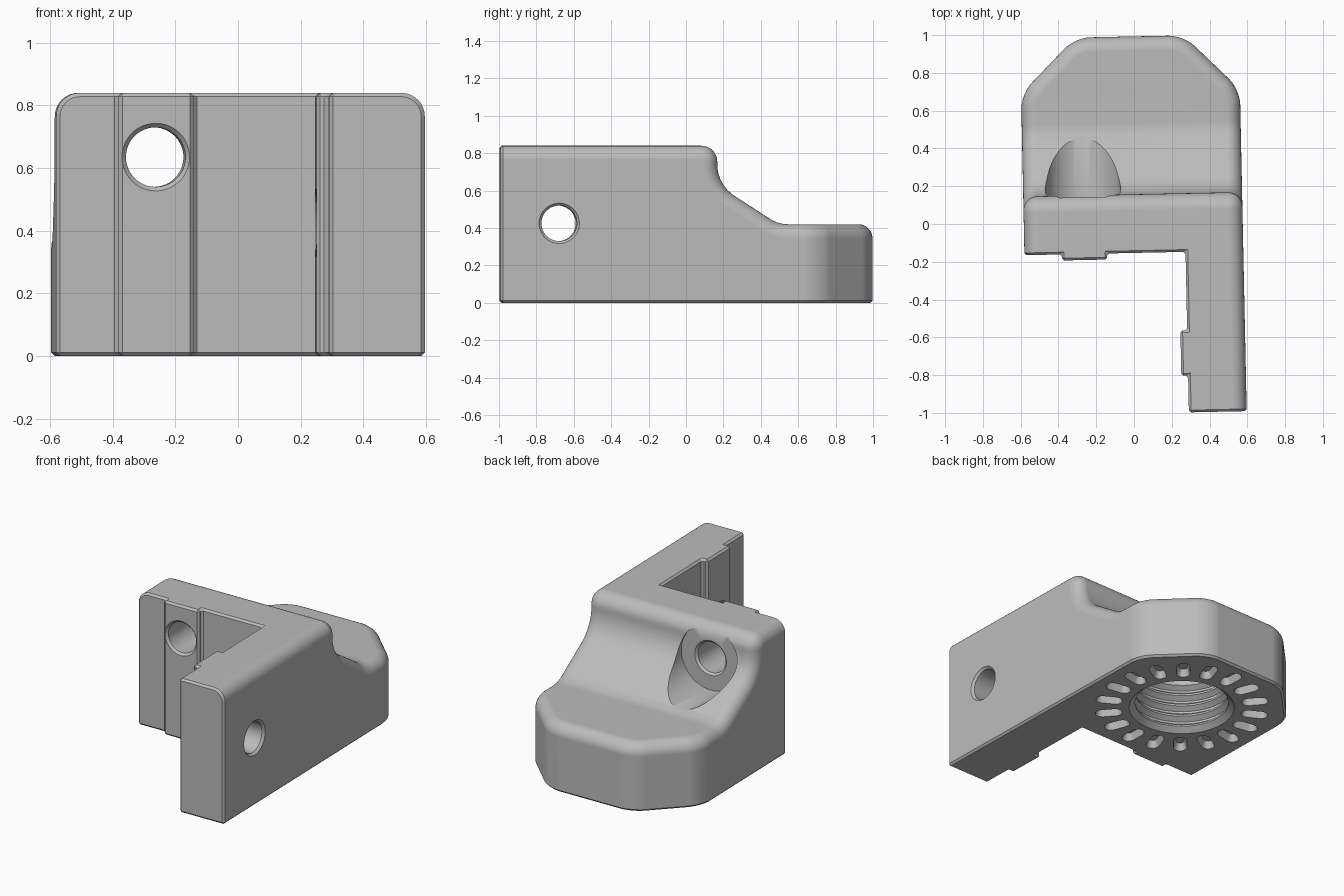
import bpy, bmesh
from math import sin, cos, pi, radians
from mathutils import Matrix, Vector

if "Cube" in bpy.data.objects:
    bpy.data.objects.remove(bpy.data.objects["Cube"])

grey = bpy.data.materials.new("matte grey")
grey.use_nodes = True
GREY = (0.5, 0.5, 0.5, 1)
grey.diffuse_color = GREY
grey.node_tree.nodes["Principled BSDF"].inputs["Base Color"].default_value = GREY

LEFT, RIGHT, TOP, BASE = -0.587, 0.572, 0.84, 0.42


def make_object(name, bm):
    bmesh.ops.recalc_face_normals(bm, faces=bm.faces)
    mesh = bpy.data.meshes.new(name)
    bm.to_mesh(mesh)
    bm.free()
    mesh.materials.append(grey)
    obj = bpy.data.objects.new(name, mesh)
    bpy.context.collection.objects.link(obj)
    return obj


def prism(points, move):
    """Closed outline pushed along a vector."""
    bm = bmesh.new()
    face = bm.faces.new([bm.verts.new(p) for p in points])
    made = bmesh.ops.extrude_face_region(bm, geom=[face])["geom"]
    bmesh.ops.translate(bm, vec=move, verts=[v for v in made if isinstance(v, bmesh.types.BMVert)])
    bmesh.ops.recalc_face_normals(bm, faces=bm.faces)
    return bm


def loft(bm, rings):
    """Skin a stack of equal vertex rings and cap both ends."""
    rings = [[bm.verts.new(p) for p in ring] for ring in rings]
    n = len(rings[0])
    for a, b in zip(rings, rings[1:]):
        for i in range(n):
            j = (i + 1) % n
            bm.faces.new((a[i], a[j], b[j], b[i]))
    bm.faces.new(rings[0])
    bm.faces.new(rings[-1])


def lathe(name, profile, matrix, n=48):
    bm = bmesh.new()
    loft(bm, [[matrix @ Vector((r * cos(2 * pi * i / n), r * sin(2 * pi * i / n), h))
               for i in range(n)] for r, h in profile])
    return make_object(name, bm)


def arc(cy, cz, r, start, end, n=8):
    angles = [radians(start + (end - start) * i / n) for i in range(n + 1)]
    return [(cy + r * cos(a), cz + r * sin(a)) for a in angles]


def bevel(bm, edges, offset, segments):
    bmesh.ops.bevel(bm, geom=edges, offset=offset, offset_type='OFFSET', segments=segments,
                    profile=0.5, affect='EDGES', clamp_overlap=False)
    bm.normal_update()


def back_uprights(bm):
    return [e for e in bm.edges
            if all(v.co.y > 0.6 for v in e.verts)
            and abs(e.verts[0].co.z - e.verts[1].co.z) > 0.3]


# Body: side profile pushed across the width
profile = [(-1, 0), (-1, TOP)]
profile += arc(0.075, TOP - 0.085, 0.085, 90, 0)
profile += arc(0.36, 0.74, 0.2, 180, 237.4)
profile += arc(0.537, BASE + 0.17, 0.17, 237.4, 270, 5)
profile += [(0.996, BASE), (0.996, 0)]
bm = prism([(LEFT, y, z) for y, z in profile], Vector((RIGHT - LEFT, 0, 0)))

# Clipped back corners, then rounded
bevel(bm, back_uprights(bm), 0.292, 1)
bevel(bm, back_uprights(bm), 0.08, 6)


# Rounded upper rim along both sides and the back
def is_side(f):
    c = f.calc_center_median()
    return abs(f.normal.z) < 0.01 and (abs(f.normal.x) > 0.05 or (f.normal.y > 0.9 and c.y > 0.9))


def is_top(f):
    return not is_side(f) and f.normal.y > -0.5 and f.normal.z > -0.5


rim = [e for e in bm.edges if len(e.link_faces) == 2
       and any(is_side(f) for f in e.link_faces) and any(is_top(f) for f in e.link_faces)]
bevel(bm, rim, 0.075, 8)
bracket = make_object("corner_bracket", bm)

# Front notch that leaves the L shape and two raised pads
WALL, ARM = -0.15, 0.266
outline = [(-1, -1.2), (ARM, -1.2), (ARM, -0.805), (0.23, -0.805), (0.23, -0.565), (ARM, -0.565),
           (ARM, WALL), (-0.149, WALL), (-0.149, -0.182), (-0.389, -0.182), (-0.389, WALL), (-1, WALL)]
notch = make_object("notch_cutter", prism([(x, y, -0.2) for x, y in outline], Vector((0, 0, 1.5))))

# Bolt holes with countersunk mouths; the wall hole has a wide seat behind it
BORE, MOUTH, SEAT = 0.095, 0.108, 0.2
wall_hole = lathe("wall_hole_cutter",
                  [(MOUTH, -0.3), (MOUTH, -0.182), (BORE, -0.168), (BORE, 0.137), (MOUTH, 0.15),
                   (SEAT, 0.15), (SEAT, 0.8)],
                  Matrix.Translation((-0.27, 0, 0.635)) @ Matrix.Rotation(-pi / 2, 4, 'X'))
arm_hole = lathe("arm_hole_cutter",
                 [(MOUTH, 0.1), (MOUTH, 0.23), (BORE, 0.244), (BORE, 0.558), (MOUTH, RIGHT), (MOUTH, 0.7)],
                 Matrix.Translation((0, -0.687, 0.425)) @ Matrix.Rotation(pi / 2, 4, 'Y'))

# Threaded socket in the underside
socket_centre = Matrix.Translation(((LEFT + RIGHT) / 2, 0.425, 0))
thread = [(0.31, -0.1), (0.31, 0), (0.275, 0.03)]
for i in range(4):
    z = 0.04 + 0.07 * i
    thread += [(0.275, z), (0.305, z + 0.022), (0.305, z + 0.036), (0.275, z + 0.058)]
thread += [(0.275, 0.34)]
socket = lathe("socket_cutter", thread, socket_centre, 64)

# Ring of tapered radial slots around the socket
bm = bmesh.new()
for k in range(18):
    turn = socket_centre @ Matrix.Rotation(radians(20 * k + 10), 4, 'Z')
    rings = []
    for half, z in ((0.04, -0.05), (0.04, 0), (0.024, 0.045)):
        ends = arc(0.475, 0, half, -90, 90, 6) + arc(0.395, 0, half, 90, 270, 6)
        rings.append([turn @ Vector((x, y, z)) for x, y in ends])
    loft(bm, rings)
slots = make_object("slot_cutter", bm)


# Cut everything, breaking the sharp edges right after the notch
def apply(modifier):
    bpy.ops.object.modifier_apply(modifier=modifier.name)


bpy.ops.object.select_all(action='DESELECT')
bracket.select_set(True)
bpy.context.view_layer.objects.active = bracket
for cutter in (notch, wall_hole, arm_hole, socket, slots):
    cutter.hide_render = True
    cut = bracket.modifiers.new("cut", 'BOOLEAN')
    cut.operation, cut.solver, cut.object = 'DIFFERENCE', 'EXACT', cutter
    apply(cut)
    bpy.data.objects.remove(cutter)
    if cutter is notch:
        soften = bracket.modifiers.new("soften", 'BEVEL')
        soften.width, soften.segments = 0.012, 1
        soften.limit_method, soften.angle_limit = 'ANGLE', radians(50)
        soften.use_clamp_overlap = False
        apply(soften)

# Slight turn, then centre on the origin
bracket.data.transform(Matrix.Rotation(radians(1.2), 4, 'Z'))
co = [v.co for v in bracket.data.vertices]
low = [min(c[i] for c in co) for i in range(3)]
high = [max(c[i] for c in co) for i in range(3)]
bracket.data.transform(Matrix.Translation((-(low[0] + high[0]) / 2, -(low[1] + high[1]) / 2, -low[2])))

bpy.ops.object.shade_smooth_by_angle(angle=radians(30))
even = bracket.modifiers.new("even_shading", 'WEIGHTED_NORMAL')
even.keep_sharp = True
